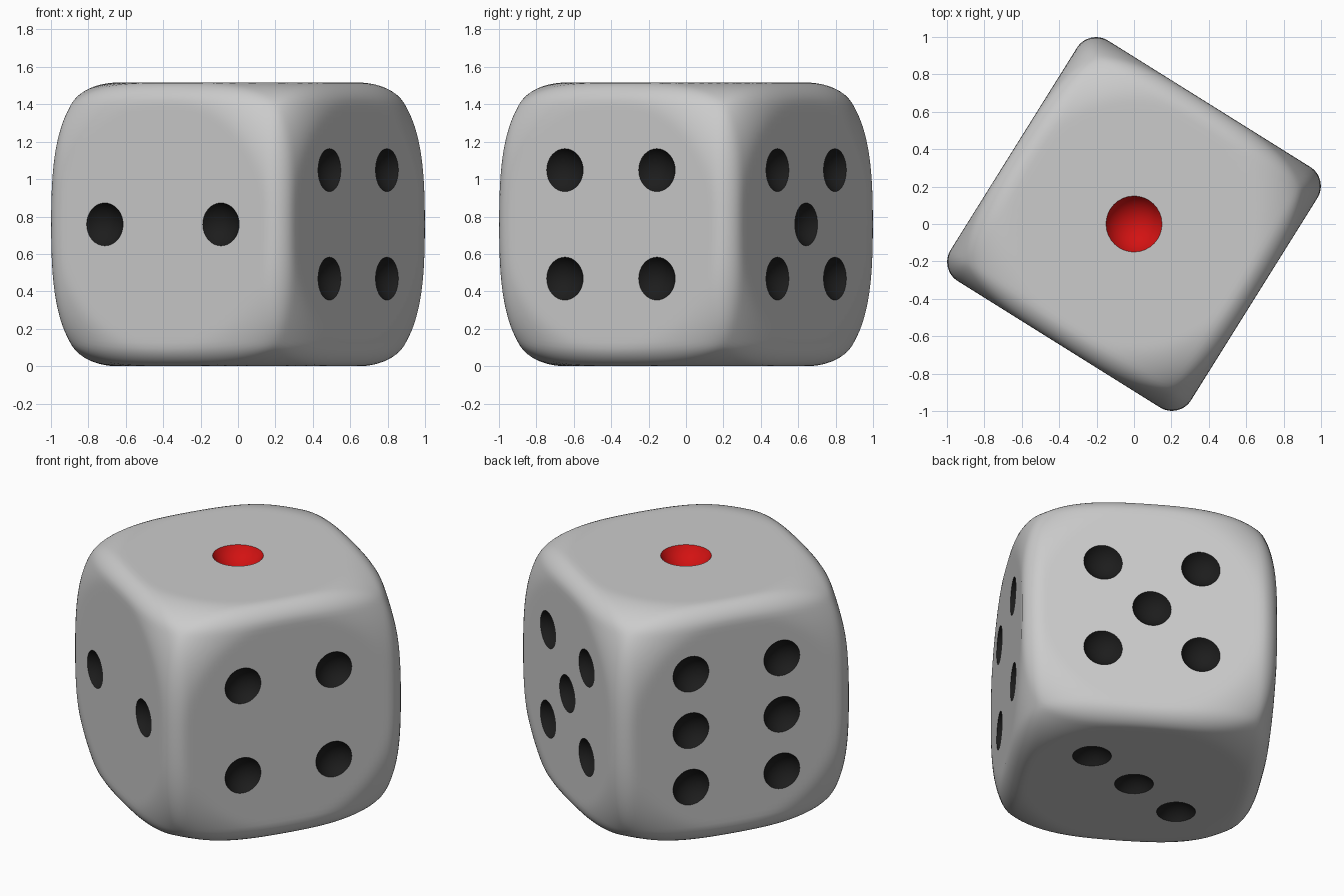
import bpy, bmesh
from math import radians
from mathutils import Matrix, Vector

if "Cube" in bpy.data.objects:
    bpy.data.objects.remove(bpy.data.objects["Cube"])

HALF, BALL, FILLET = 0.758, 1.114, 0.115   # cube half side, corner-cutting ball, edge fillet
TURN = Matrix.Translation((0, 0, HALF)) @ Matrix.Rotation(radians(-32), 4, 'Z')


def outside(p):
    """Positive outside a cube-and-ball intersection with filleted edges."""
    d = [max(0, abs(c) - HALF + FILLET) for c in p] + [max(0, p.length - BALL + FILLET)]
    return sum(c * c for c in d) - FILLET ** 2


def to_surface(direction):
    lo, hi = 0.5, 1.5
    for _ in range(22):
        mid = (lo + hi) / 2
        if outside(direction * mid) > 0:
            hi = mid
        else:
            lo = mid
    return direction * lo


def make_object(name, bm, materials):
    mesh = bpy.data.meshes.new(name)
    bm.to_mesh(mesh)
    bm.free()
    for m in materials:
        mesh.materials.append(m)
    ob = bpy.data.objects.new(name, mesh)
    bpy.context.collection.objects.link(ob)
    ob.matrix_world = TURN
    return ob


def colour(name, rgb):
    m = bpy.data.materials.new(name)
    m.diffuse_color = (*rgb, 1)
    m.use_nodes = True
    m.node_tree.nodes["Principled BSDF"].inputs["Base Color"].default_value = m.diffuse_color
    return m


slots = [None, colour("black_paint", (0.012, 0.012, 0.012)), colour("red_paint", (0.65, 0.006, 0.006))]

# Rounded body: gridded cube pushed onto the filleted shape
bm = bmesh.new()
bmesh.ops.create_cube(bm, size=2)
bmesh.ops.subdivide_edges(bm, edges=bm.edges[:], cuts=47, use_grid_fill=True)
for v in bm.verts:
    v.co = to_surface(v.co.normalized())
body = make_object("die_body", bm, slots)

# Pip layouts: face normal, face u axis, pip positions (u, v)
S, W = 0.29, 0.366
X, Y, Z = Vector((1, 0, 0)), Vector((0, 1, 0)), Vector((0, 0, 1))
four = [(u, v) for u in (-S, S) for v in (-S, S)]
faces = [
    (Z, X, [(0, 0)]),
    (-Y, X, [(-W, 0), (W, 0)]),
    (-Z, X, [(-S, S), (0, 0), (S, -S)]),
    (X, Y, four),
    (Y, X, four + [(0, 0)]),
    (-X, Y, [(u, v) for u in (-S, S) for v in (-W, 0, W)]),
]

# Pip cutters: spheres sunk so each leaves a shallow bowl
bm = bmesh.new()
for normal, u_axis, spots in faces:
    v_axis = normal.cross(u_axis)
    rim = 0.15 if len(spots) == 1 else 0.115
    depth = 0.6 * rim
    radius = (rim ** 2 + depth ** 2) / (2 * depth)
    for u, v in spots:
        centre = normal * (HALF + radius - depth) + u_axis * u + v_axis * v
        turn = Matrix((u_axis, v_axis, normal)).transposed().to_4x4()
        made = bmesh.ops.create_uvsphere(bm, u_segments=32, v_segments=20, radius=radius,
                                         matrix=Matrix.Translation(centre) @ turn)
        for f in {f for vert in made["verts"] for f in vert.link_faces}:
            f.material_index = 2 if len(spots) == 1 else 1
bm.normal_update()
cutter = make_object("pip_cutter", bm, slots)
cutter.hide_render = True

# Carve the pips and smooth the surface
cut = body.modifiers.new("pips", 'BOOLEAN')
cut.operation, cut.solver, cut.object = 'DIFFERENCE', 'EXACT', cutter
cut.material_mode = 'INDEX'
bpy.context.view_layer.objects.active = body
body.select_set(True)
bpy.ops.object.modifier_apply(modifier=cut.name)
bpy.data.objects.remove(cutter)
bpy.ops.object.shade_smooth_by_angle(angle=radians(30))
